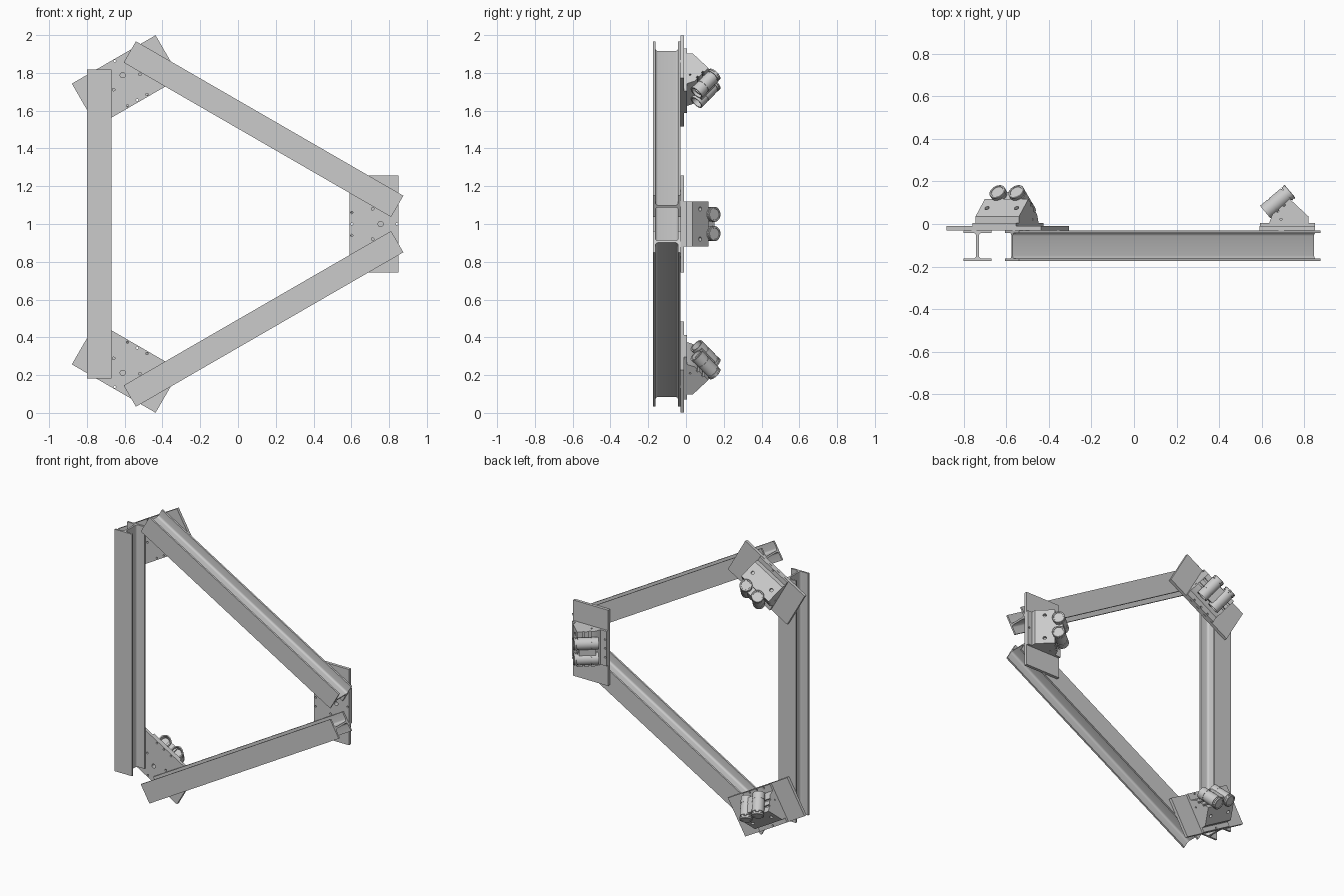
import bpy, bmesh
from math import pi, cos, sin, radians
from mathutils import Matrix, Vector

if "Cube" in bpy.data.objects:
    bpy.data.objects.remove(bpy.data.objects["Cube"])

# Local axes of one sector: x = radial, y = depth, z = tangential
CENTRE = Vector((-0.155, 0, 1))


def new_object(name, bm):
    bmesh.ops.recalc_face_normals(bm, faces=bm.faces)
    me = bpy.data.meshes.new(name)
    bm.to_mesh(me)
    bm.free()
    ob = bpy.data.objects.new(name, me)
    bpy.context.collection.objects.link(ob)
    return ob


def prism(name, pts, half):
    """Extrude an x-y profile symmetrically along z."""
    bm = bmesh.new()
    face = bm.faces.new([bm.verts.new((x, y, -half)) for x, y in pts])
    ext = bmesh.ops.extrude_face_region(bm, geom=[face])["geom"]
    bmesh.ops.translate(bm, vec=(0, 0, 2 * half),
                        verts=[v for v in ext if isinstance(v, bmesh.types.BMVert)])
    return new_object(name, bm)


def slab(name, x0, x1, y0, y1, half):
    return prism(name, [(x0, y0), (x1, y0), (x1, y1), (x0, y1)], half)


def lathe(name, profile, matrix, n=32):
    """Revolve (axial, radius) points around z, then place."""
    bm = bmesh.new()
    rings = []
    for s, r in profile:
        if r == 0:
            rings.append([bm.verts.new((0, 0, s))] * n)
        else:
            rings.append([bm.verts.new((r * cos(2 * pi * i / n), r * sin(2 * pi * i / n), s))
                          for i in range(n)])
    for a, b in zip(rings, rings[1:]):
        for i in range(n):
            j = (i + 1) % n
            bm.faces.new(list(dict.fromkeys((a[i], a[j], b[j], b[i]))))
    bm.transform(matrix)
    return new_object(name, bm)


def aim(pos, direction):
    return Matrix.Translation(pos) @ Vector(direction).to_track_quat('Z', 'Y').to_matrix().to_4x4()


def drill(ob, holes):
    """Cut round holes given as (position, direction, radius, half depth)."""
    for pos, direction, r, h in holes:
        cut = lathe("cutter", [(-h, 0), (-h, r), (h, r), (h, 0)], aim(pos, direction), 16)
        cut.hide_render = True
        mod = ob.modifiers.new("hole", 'BOOLEAN')
        mod.operation, mod.solver, mod.object = 'DIFFERENCE', 'EXACT', cut
        bpy.context.view_layer.objects.active = ob
        bpy.ops.object.modifier_apply(modifier=mod.name)
        bpy.data.objects.remove(cut)


parts = []

# I-beam with filleted web
quarter = [(0.065, 0.072), (0.065, 0.060)]
for k in range(5):
    a = pi / 2 + k * pi / 8
    quarter.append((0.020 + 0.014 * cos(a), 0.046 + 0.014 * sin(a)))
profile = []
for sx, sy, step in ((1, 1, 1), (1, -1, -1), (-1, -1, 1), (-1, 1, -1)):
    profile += [(-0.58 + sx * x, -0.102 + sy * y) for x, y in quarter[::step]]
parts.append(prism("beam", profile, 0.8175))

# Corner plate and bracket base, drilled through both
plate = slab("corner_plate", 0.745, 1.006, -0.030, -0.010, 0.256)
base = slab("bracket_base", 0.746, 1.005, -0.010, 0.005, 0.118)
spots = [(0.757, 0, .006), (0.757, .06, .006), (0.757, -.06, .006), (0.868, .08, .007),
         (0.868, -.08, .007), (0.910, 0, .014), (0.995, 0, .006)]
holes = [((x, -0.01, z), (0, 1, 0), r, 0.05) for x, z, r in spots]
drill(plate, holes)
drill(base, holes)
parts += [plate, base]

# Wedge bracket with a notched cradle edge and bolt holes
wedge = prism("wedge_bracket", [
    (0.790, 0.005), (0.805, 0.045), (0.822, 0.060), (0.829, 0.054), (0.837, 0.061),
    (0.832, 0.069), (0.852, 0.087), (0.859, 0.081), (0.867, 0.088), (0.862, 0.096),
    (0.886, 0.118), (0.975, 0.035), (0.975, 0.005)], 0.118)
drill(wedge, [((0.932, 0.075, z), (0.68, 0.73, 0), 0.011, 0.02) for z in (-.08, .08)]
      + [((0.845, 0.022, z), (0, 0, 1), 0.005, 0.015) for z in (-.118, .118)])
parts.append(wedge)

# Twin tubes with open lens end, grooves and ribbed rear caps
axis = Vector((cos(radians(40)), sin(radians(40)), 0))
mid = Vector((0.829, 0.104, 0))
tube_profile = [(-.045, 0), (-.045, .026), (-.075, .031), (-.075, .0385), (-.032, .0385),
                (-.032, .0365), (-.022, .0365), (-.022, .0385), (.052, .0385), (.052, .034),
                (.057, .034), (.057, .0395), (.064, .0395), (.064, .037), (.068, .037),
                (.068, .0395), (.075, .0395), (.077, .037), (.077, .030), (.074, .029), (.074, 0)]
for side, label in ((-1, "lower"), (1, "upper")):
    parts.append(lathe(label + "_tube", tube_profile,
                       aim(mid + Vector((0, 0, 0.051 * side)), axis)))

# Bridge joining the two tubes
bridge = slab("tube_bridge", -0.060, 0.045, -0.030, 0.022, 0.035)
bridge.data.transform(Matrix.Translation(mid) @ Matrix.Rotation(radians(40), 4, 'Z'))
parts.append(bridge)

# Smooth the round parts while keeping hard edges
for ob in parts:
    bpy.ops.object.select_all(action='DESELECT')
    ob.select_set(True)
    bpy.context.view_layer.objects.active = ob
    bpy.ops.object.shade_smooth_by_angle(angle=radians(30))

# Three-fold copies around the frame centre
for k in range(3):
    place = Matrix.Translation(CENTRE) @ Matrix.Rotation(k * 2 * pi / 3, 4, 'Y')
    for ob in parts:
        target = ob
        if k:
            target = ob.copy()
            target.name = f"{ob.name.split('.')[0]}_{k + 1}"
            bpy.context.collection.objects.link(target)
        target.matrix_world = place
